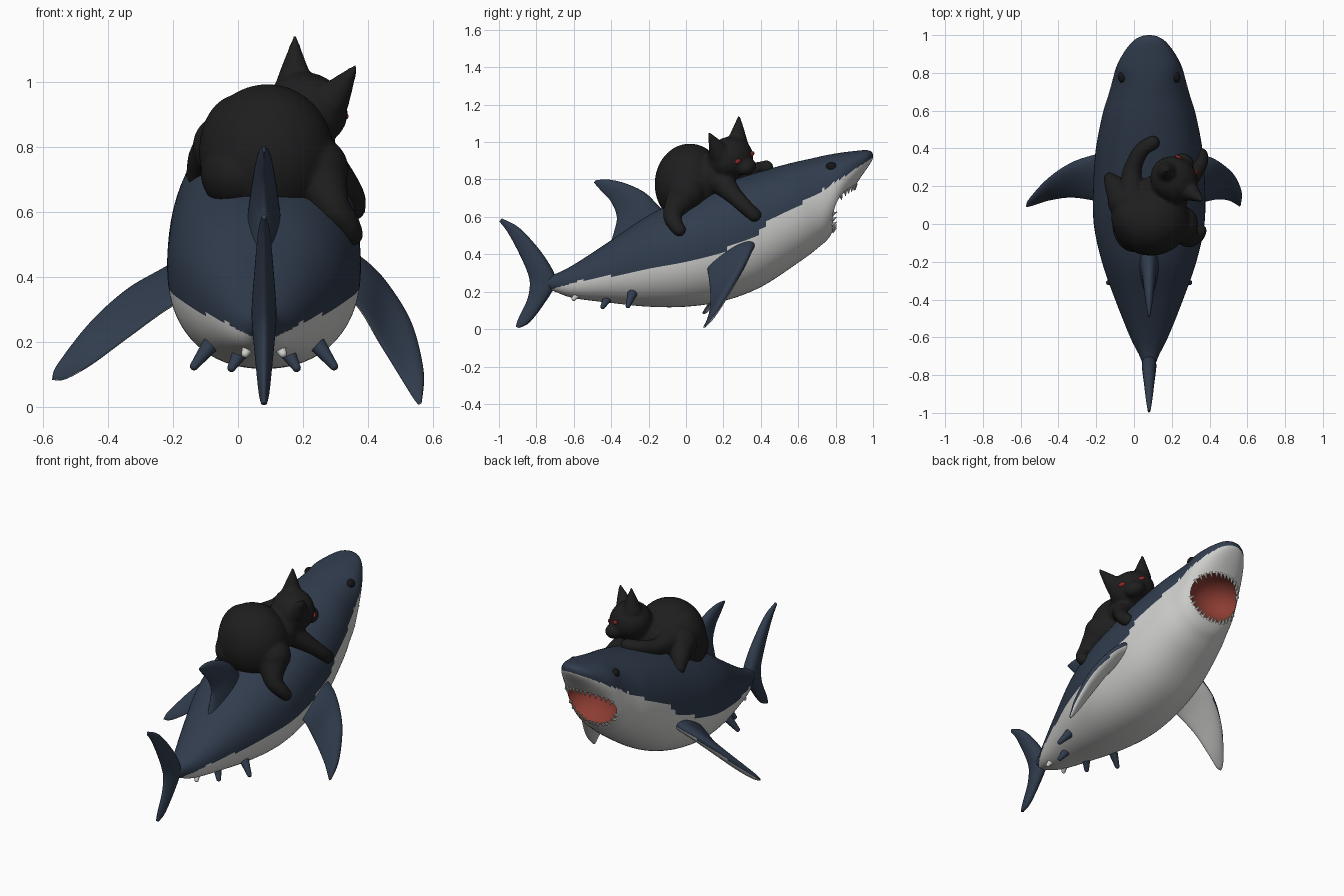
import bpy, bmesh, math
from mathutils import Vector, Matrix

if "Cube" in bpy.data.objects:
    bpy.data.objects.remove(bpy.data.objects["Cube"])

CX = 0.08  # shark mid-plane


def mat(name, r, g, b):
    m = bpy.data.materials.new(name)
    m.diffuse_color = (r, g, b, 1)
    m.use_nodes = True
    m.node_tree.nodes["Principled BSDF"].inputs["Base Color"].default_value = m.diffuse_color
    return m


BLUE = mat("slate_blue", .030, .045, .074)
WHITE = mat("belly_white", .62, .62, .61)
RED = mat("mouth_red", .26, .045, .032)
TOOTH = mat("tooth_white", .75, .74, .70)
BLACK = mat("fur_black", .013, .013, .013)
DARK = mat("eye_dark", .008, .008, .010)
EYE = mat("eye_red", .25, .02, .02)


def spline(rows, n):
    """Catmull-Rom through rows of numbers, n steps per span."""
    out = []
    for i in range(len(rows) - 1):
        p = [rows[max(0, min(len(rows) - 1, i + k))] for k in (-1, 0, 1, 2)]
        for s in range(n):
            t = s / n
            out.append([.5 * (2 * b + (c - a) * t + (2 * a - 5 * b + 4 * c - d) * t * t
                              + (3 * b - a - 3 * c + d) * t ** 3) for a, b, c, d in zip(*p)])
    return out + [list(rows[-1])]


def loft(bm, rings):
    vs = [[bm.verts.new(p) for p in r] for r in rings]
    n = len(vs[0])
    for a, b in zip(vs, vs[1:]):
        for i in range(n):
            bm.faces.new((a[i], a[(i + 1) % n], b[(i + 1) % n], b[i]))
    for r in (vs[0], vs[-1]):
        mid = bm.verts.new(sum((v.co for v in r), Vector()) / n)
        for i in range(n):
            bm.faces.new((r[i], r[(i + 1) % n], mid))


def ball(bm, c, r, rot=Matrix()):
    m = Matrix.Translation(c) @ rot @ Matrix.Diagonal((*r, 1))
    bmesh.ops.create_uvsphere(bm, u_segments=32, v_segments=20, radius=1, matrix=m)


def tube(bm, pts):
    """Round limb through (x, y, z, radius) points with rounded ends."""
    path = spline(pts, 6)
    rings = []
    for i, p in enumerate(path):
        d = Vector(path[min(i + 1, len(path) - 1)][:3]) - Vector(path[max(i - 1, 0)][:3])
        q = d.to_track_quat('Z', 'Y')
        rings.append([Vector(p[:3]) + q @ Vector((math.cos(a), math.sin(a), 0)) * p[3]
                      for a in (2 * math.pi * k / 20 for k in range(20))])
    loft(bm, rings)
    for p in (path[0], path[-1]):
        ball(bm, p[:3], [p[3]] * 3)


def finish(bm, name, mats, rule=None, angle=40):
    bmesh.ops.recalc_face_normals(bm, faces=bm.faces)
    if rule:
        for f in bm.faces:
            f.material_index = rule(f)
    me = bpy.data.meshes.new(name)
    bm.to_mesh(me)
    bm.free()
    ob = bpy.data.objects.new(name, me)
    for m in mats:
        me.materials.append(m)
    bpy.context.collection.objects.link(ob)
    smooth(ob, angle)
    return ob


def smooth(ob, angle=40):
    bpy.ops.object.select_all(action='DESELECT')
    ob.select_set(True)
    bpy.context.view_layer.objects.active = ob
    bpy.ops.object.shade_smooth_by_angle(angle=math.radians(angle))


def bake(ob):
    dg = bpy.context.evaluated_depsgraph_get()
    me = bpy.data.meshes.new_from_object(ob.evaluated_get(dg))
    ob.modifiers.clear()
    ob.data = me


# Shark body: tilted rings (top y, top z, bottom y, bottom z, half width)
BODY = [(-.78, .28, -.78, .23, .022), (-.70, .295, -.70, .20, .05), (-.6, .345, -.6, .166, .10),
        (-.4, .475, -.4, .14, .18), (-.2, .61, -.2, .12, .25), (0, .70, 0, .12, .293),
        (.2, .78, .2, .15, .296), (.38, .838, .4, .225, .283), (.55, .885, .6, .355, .248),
        (.67, .912, .70, .43, .215), (.74, .928, .775, .505, .195), (.82, .942, .85, .68, .172),
        (.9, .952, .92, .79, .132), (.96, .957, .975, .87, .085), (.99, .95, .996, .905, .042),
        (.999, .935, 1.0, .92, .012)]
LINE = [(-.9, .2), (-.71, .215), (-.567, .26), (-.26, .305), (.02, .36), (.2, .42), (.37, .5),
        (.44, .57), (.5, .615), (.61, .67), (.77, .77), (.85, .82), (1.01, .925)]


def spow(v, p):
    return math.copysign(abs(v) ** p, v)


def countershade(f):
    c = f.calc_center_median()
    for (y0, z0), (y1, z1) in zip(LINE, LINE[1:]):
        if y0 <= c.y <= y1:
            return int(c.z < z0 + (z1 - z0) * (c.y - y0) / (y1 - y0))
    return 0


bm = bmesh.new()
rings = []
for ty, tz, by, bz, w in spline(BODY, 10):
    ring = []
    for k in range(88):
        a = 2 * math.pi * k / 88
        s = (1 + spow(math.sin(a), .9)) / 2
        ring.append((CX + w * spow(math.cos(a), .9), by + (ty - by) * s, bz + (tz - bz) * s))
    rings.append(ring)
loft(bm, rings)
body = finish(bm, "shark_body", [BLUE, WHITE, RED], countershade)

# Open mouth: cut with a tilted ellipsoid whose faces stay red
MC = Vector((CX, .84, .65))
MU, MN = Vector((0, .46, .89)).normalized(), Vector((0, .89, -.46)).normalized()
MX = Vector((1, 0, 0))
bm = bmesh.new()
ball(bm, MC, (.172, .165, .137), Matrix((MX, MN, MU)).transposed().to_4x4())
cutter = finish(bm, "mouth_cutter", [BLUE, WHITE, RED], lambda f: 2)
mod = body.modifiers.new("mouth", 'BOOLEAN')
mod.operation, mod.solver, mod.object = 'DIFFERENCE', 'EXACT', cutter
bake(body)
bpy.data.objects.remove(cutter)
smooth(body)

# Teeth along the cut rim
bm = bmesh.new()
bm.from_mesh(body.data)
rim = [v.co.copy() for v in bm.verts
       if 0 < sum(f.material_index == 2 for f in v.link_faces) < len(v.link_faces)]
eye_pts = [min((v.co.copy() for v in bm.verts if (v.co.x - CX) * s > 0),
               key=lambda c: (c.y - .775) ** 2 + (c.z - .865) ** 2) for s in (-1, 1)]
bm.free()
bm = bmesh.new()
for k in range(30):
    a = 2 * math.pi * (k + .5) / 30
    want = MX * math.cos(a) + MU * math.sin(a)
    if not rim or abs(math.sin(a)) < .2:
        continue

    def off(p):
        d = p - MC
        return (d - MN * d.dot(MN)).normalized().dot(want)
    p = max(rim, key=off)
    d = (MN * .45 - MU * spow(math.sin(a), .5) - MX * math.cos(a) * .4).normalized()
    m = Matrix.Translation(p + d * .008) @ d.to_track_quat('Z', 'Y').to_matrix().to_4x4()
    bmesh.ops.create_cone(bm, cap_ends=True, segments=8, radius1=.011, radius2=.002,
                          depth=.032, matrix=m)
finish(bm, "teeth", [TOOTH])

# Shark eyes
bm = bmesh.new()
for p in eye_pts:
    ball(bm, p - Vector((math.copysign(.012, p.x - CX), 0, 0)), (.024, .03, .026))
finish(bm, "shark_eyes", [DARK])


def fin(name, secs, rule=None):
    """Lens-section fin from (leading point, trailing point, half thickness)."""
    rows = spline([(*l, *t, h) for l, t, h in secs], 8)
    mids = [(Vector(r[:3]) + Vector(r[3:6])) / 2 for r in rows]
    bm, rings = bmesh.new(), []
    for i, r in enumerate(rows):
        le, te = Vector(r[:3]), Vector(r[3:6])
        span = mids[min(i + 1, len(mids) - 1)] - mids[max(i - 1, 0)]
        nrm = (te - le).cross(span).normalized()
        rings.append([le.lerp(te, (1 - math.cos(a)) / 2) + nrm * r[6] * math.sin(a)
                      * (1 + .35 * math.cos(a)) for a in (2 * math.pi * k / 28 for k in range(28))])
    loft(bm, rings)
    return finish(bm, name, [BLUE, WHITE], rule, 60)


def upright(secs):
    return [((CX, a, b), (CX, c, d), h) for a, b, c, d, h in secs]


fin("tail_fin", upright([(-.893, .006, -.91, .012, .008), (-.835, .037, -.895, .06, .016),
    (-.755, .14, -.85, .155, .026), (-.70, .235, -.835, .24, .034), (-.705, .30, -.85, .31, .036),
    (-.78, .42, -.90, .42, .028), (-.89, .54, -.955, .52, .018), (-.985, .592, -.998, .575, .007)]))
fin("dorsal_fin", upright([(-.08, .60, -.41, .44, .055), (-.14, .652, -.385, .52, .046),
    (-.22, .73, -.37, .60, .035), (-.326, .78, -.40, .68, .025), (-.42, .80, -.45, .735, .015),
    (-.485, .795, -.492, .783, .005)]))


def under(f):
    return int(f.normal.z < -.3)


# Pectoral fins, posed differently on each side
fin("right_pectoral_fin", [((.27, .38, .50), (.25, .10, .36), .045),
    ((.37, .365, .45), (.36, .115, .32), .036), ((.45, .33, .38), (.44, .13, .19), .03),
    ((.53, .26, .26), (.50, .125, .09), .023), ((.57, .17, .11), (.54, .105, .025), .015),
    ((.565, .10, .015), (.555, .095, .007), .005)], under)
fin("left_pectoral_fin", [((-.10, .38, .50), (-.09, .10, .34), .045),
    ((-.195, .37, .43), (-.19, .12, .32), .036), ((-.33, .325, .36), (-.33, .14, .22), .03),
    ((-.455, .24, .255), (-.45, .125, .13), .023), ((-.555, .13, .13), (-.53, .10, .085), .013),
    ((-.57, .095, .09), (-.57, .09, .083), .005)], under)

# Small paired fins under the tail
for name, m, a, b in (("pelvic_fins", BLUE, (.15, -.28, .21, .03), (.215, -.31, .125, .013)),
                      ("middle_fins", BLUE, (.06, -.405, .19, .03), (.10, -.445, .12, .013)),
                      ("anal_fins", WHITE, (.04, -.57, .20, .025), (.058, -.60, .163, .012))):
    bm = bmesh.new()
    for s in (-1, 1):
        tube(bm, [(CX + s * p[0], *p[1:]) for p in (a, b)])
    finish(bm, name, [m])

# Cat: overlapping volumes fused into one smooth skin
R = Vector((.72, -.61, -.34)).normalized()
F = Vector((.64, .76, -.1))
F = (F - R * F.dot(R)).normalized()
U = R.cross(F)
HEAD = Matrix((R, F, U)).transposed()
HC = Vector((.212, .235, .915))


def on_head(x, y, z):
    return HC + HEAD @ Vector((x, y, z))


bm = bmesh.new()
ball(bm, (.09, .02, .775), (.205, .188, .217))
ball(bm, (.0, .03, .785), (.12, .14, .175))
ball(bm, (.0, .0, .72), (.115, .15, .12))
ball(bm, (.15, .15, .82), (.14, .12, .12))
ball(bm, HC, (.132, .12, .112), HEAD.to_4x4())
ball(bm, on_head(0, .10, -.04), (.062, .055, .045), HEAD.to_4x4())
tube(bm, [(.20, .16, .82, .08), (.30, .25, .72, .05), (.35, .32, .65, .04), (.355, .365, .61, .038)])
tube(bm, [(-.01, .12, .84, .08), (-.01, .28, .83, .05), (.04, .39, .855, .04), (.10, .43, .865, .038)])
tube(bm, [(.24, .0, .73, .10), (.29, -.07, .62, .055), (.332, -.06, .565, .042), (.35, -.035, .53, .036)])
tube(bm, [(-.04, .12, .80, .10), (-.10, .20, .76, .058), (-.125, .24, .715, .036)])
for s in (-1, 1):
    base, tip = on_head(s * .08, .0, .06), on_head(s * .133, -.005, .193)
    d = tip - base
    m = Matrix.Translation((base + tip) / 2) @ d.to_track_quat('Z', 'Y').to_matrix().to_4x4()
    bmesh.ops.create_cone(bm, cap_ends=True, segments=20, radius1=.058, radius2=.006,
                          depth=d.length, matrix=m)
cat = finish(bm, "cat", [BLACK])
mod = cat.modifiers.new("fuse", 'REMESH')
mod.mode, mod.voxel_size = 'VOXEL', .01
mod = cat.modifiers.new("soften", 'SMOOTH')
mod.factor, mod.iterations = .5, 6
bake(cat)
if not cat.data.materials:
    cat.data.materials.append(BLACK)
smooth(cat, 80)

# Cat eyes
bm = bmesh.new()
for s in (-1, 1):
    ball(bm, on_head(s * .058, .103, .012), (.023, .012, .013), HEAD.to_4x4())
finish(bm, "cat_eyes", [EYE])
